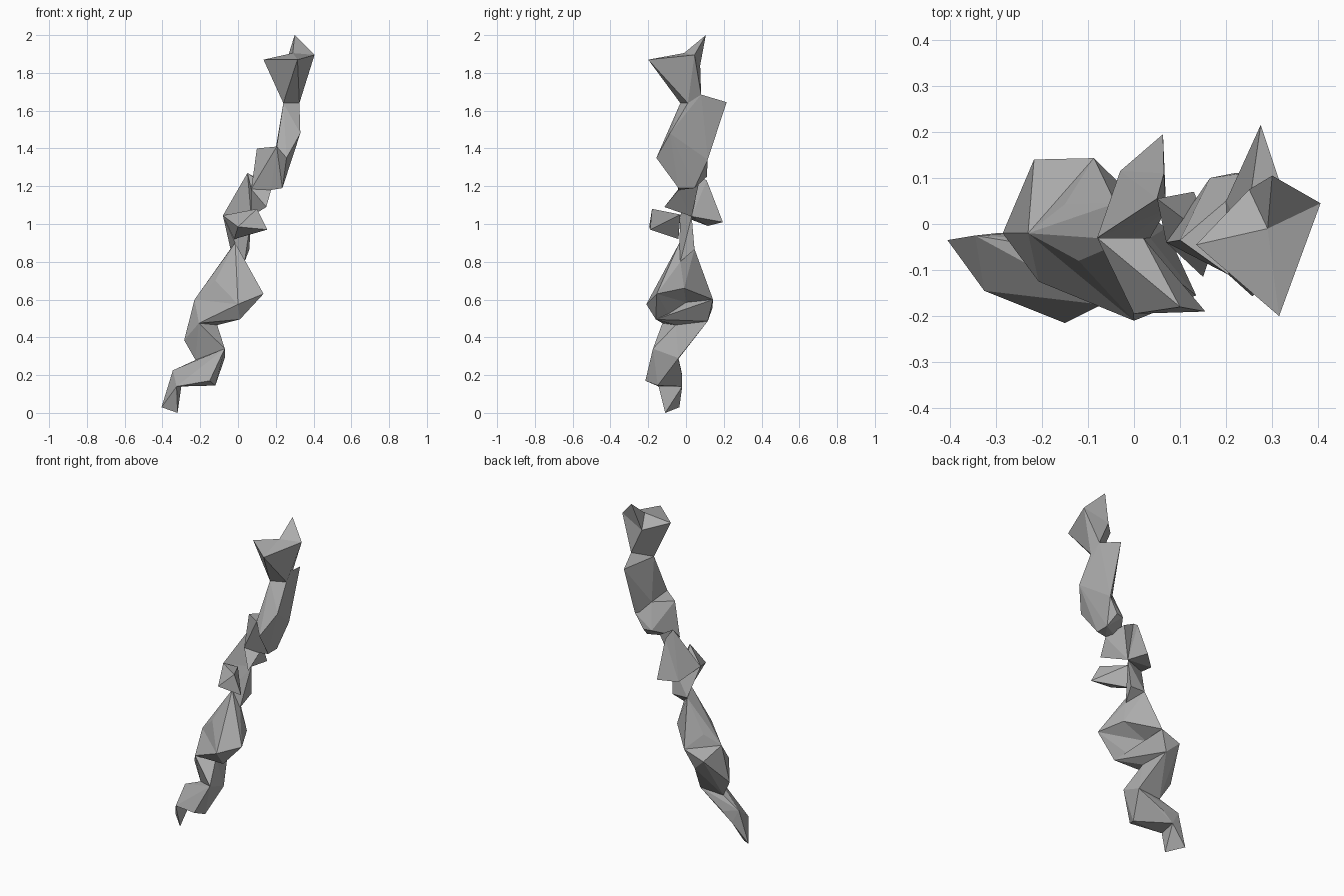
import bpy
import bmesh

default_cube = bpy.data.objects.get("Cube")
if default_cube:
    bpy.data.objects.remove(default_cube, do_unlink=True)

stone = bpy.data.materials.new("grey_stone")
stone.use_nodes = True
stone_colour = (.42, .42, .42, 1)
stone.diffuse_color = stone_colour
stone.node_tree.nodes["Principled BSDF"].inputs["Base Color"].default_value = stone_colour


def shard(name, *corners):
    """Make one flat-faced angular chunk from its corner points."""
    bm = bmesh.new()
    for corner in corners:
        bm.verts.new(corner)
    hull = bmesh.ops.convex_hull(bm, input=list(bm.verts))
    spare = {v for v in hull["geom_interior"] + hull["geom_unused"]
             if isinstance(v, bmesh.types.BMVert)}
    bmesh.ops.delete(bm, geom=list(spare), context='VERTS')
    bmesh.ops.recalc_face_normals(bm, faces=list(bm.faces))
    mesh = bpy.data.meshes.new(name)
    bm.to_mesh(mesh)
    bm.free()
    mesh.materials.append(stone)
    part = bpy.data.objects.new(name, mesh)
    bpy.context.collection.objects.link(part)
    return part


# Corners shared by neighbouring chunks, from the top down
crown_left = (.405, .045, 1.895)
crown_centre = (.29, -.01, 1.905)
crown_back = (.25, .075, 1.84)
neck_front = (.24, -.03, 1.64)
neck_left = (.325, .01, 1.64)
neck_back = (.32, .08, 1.685)
blade_front = (.257, -.157, 1.35)
blade_back = (.27, .115, 1.34)
blade_inner = (.2, .05, 1.4)
blade_side = (.205, -.11, 1.41)
blade_bottom = (.235, -.04, 1.19)
blade_bottom_back = (.235, .045, 1.19)
block_low_right = (.07, -.04, 1.185)
block_low_left = (.175, -.04, 1.18)
block_back = (.165, .1, 1.25)
joint_top = (.05, .055, 1.27)
joint_back = (.13, .07, 1.225)
joint_under = (.07, .03, 1.04)
waist_right = (-.08, -.03, 1.045)
stem_right = (-.015, -.035, .9)
stem_left = (.06, .045, .865)
stem_back = (-.04, .045, .868)
stem_low = (.035, -.03, .8)
hip_left = (.135, -.155, .63)
hip_front = (0, -.21, .575)
hip_right = (-.23, -.02, .6)
hip_back = (-.087, .143, .6)
hip_core = (-.09, 0, .585)
hip_ridge = (.068, -.01, .66)
jaw_front = (.01, -.16, .495)
knee_back = (-.217, .14, .555)
knee_back_left = (-.14, .115, .485)
knee_right = (-.207, -.125, .475)
knee_left = (-.11, -.055, .465)
ankle_front = (-.07, -.175, .34)
ankle_left = (-.07, -.04, .29)
ankle_right = (-.225, -.045, .28)
ankle_back = (-.235, -.02, .195)
foot_right = (-.345, -.025, .225)
foot_front = (-.325, -.145, .14)
foot_back = (-.3, -.02, .14)

# Flared top and its pointed tip
shard("crown", crown_left, crown_centre, crown_back, neck_front, neck_left,
      neck_back, (.315, -.2, 1.87), (.135, -.045, 1.87))
shard("crown_tip", (.3, .105, 2), crown_left, crown_centre, crown_back)

# Upper chunks
shard("upper_blade", neck_front, neck_left, neck_back, blade_front,
      blade_back, blade_inner, blade_side, blade_bottom, blade_bottom_back,
      (.275, .215, 1.645), (.33, -.085, 1.48))
shard("upper_block", blade_back, blade_inner, blade_side, blade_bottom,
      blade_bottom_back, block_low_right, block_low_left, block_back,
      (.1, -.035, 1.4), (.215, .11, 1.25))

# Middle joint with its fins
shard("middle_joint", joint_top, joint_back, joint_under, block_low_right,
      block_low_left, (.15, -.115, 1.09))
shard("back_fin", joint_top, joint_under, waist_right, (.065, .11, 1.23),
      (-.03, .115, .99), (.063, .195, 1.01))
shard("front_fin", waist_right, (.1, -.18, 1.08), (.155, -.19, .97),
      (0, -.195, .985), (-.02, -.04, .92), (.02, -.03, 1.05))
shard("stem", waist_right, joint_under, stem_right, stem_left, stem_back,
      stem_low)

# Wide lower body
shard("body_upper_front", stem_right, stem_low, hip_left, hip_front,
      hip_right, hip_core, hip_ridge, (-.12, -.08, .7))
shard("body_upper_back", stem_right, stem_back, stem_low, hip_right,
      hip_back, hip_core, hip_ridge, (-.15, .043, .67))
shard("body_front", hip_left, hip_front, hip_right, hip_core, knee_right,
      knee_left, jaw_front)
shard("body_back", hip_right, hip_back, hip_core, knee_back, knee_back_left,
      knee_right, knee_left, jaw_front)

# Tapering foot
shard("shin", hip_right, knee_back, knee_back_left, knee_right, knee_left,
      ankle_left, ankle_right, (-.285, -.02, .385))
shard("ankle", knee_right, knee_left, ankle_front, ankle_left, ankle_right)
shard("foot", ankle_front, ankle_left, ankle_right, ankle_back, foot_right,
      foot_front, foot_back, (-.15, -.215, .17), (-.12, -.15, .145))
shard("toe", foot_right, foot_front, foot_back, (-.405, -.035, .03),
      (-.32, -.11, 0))
